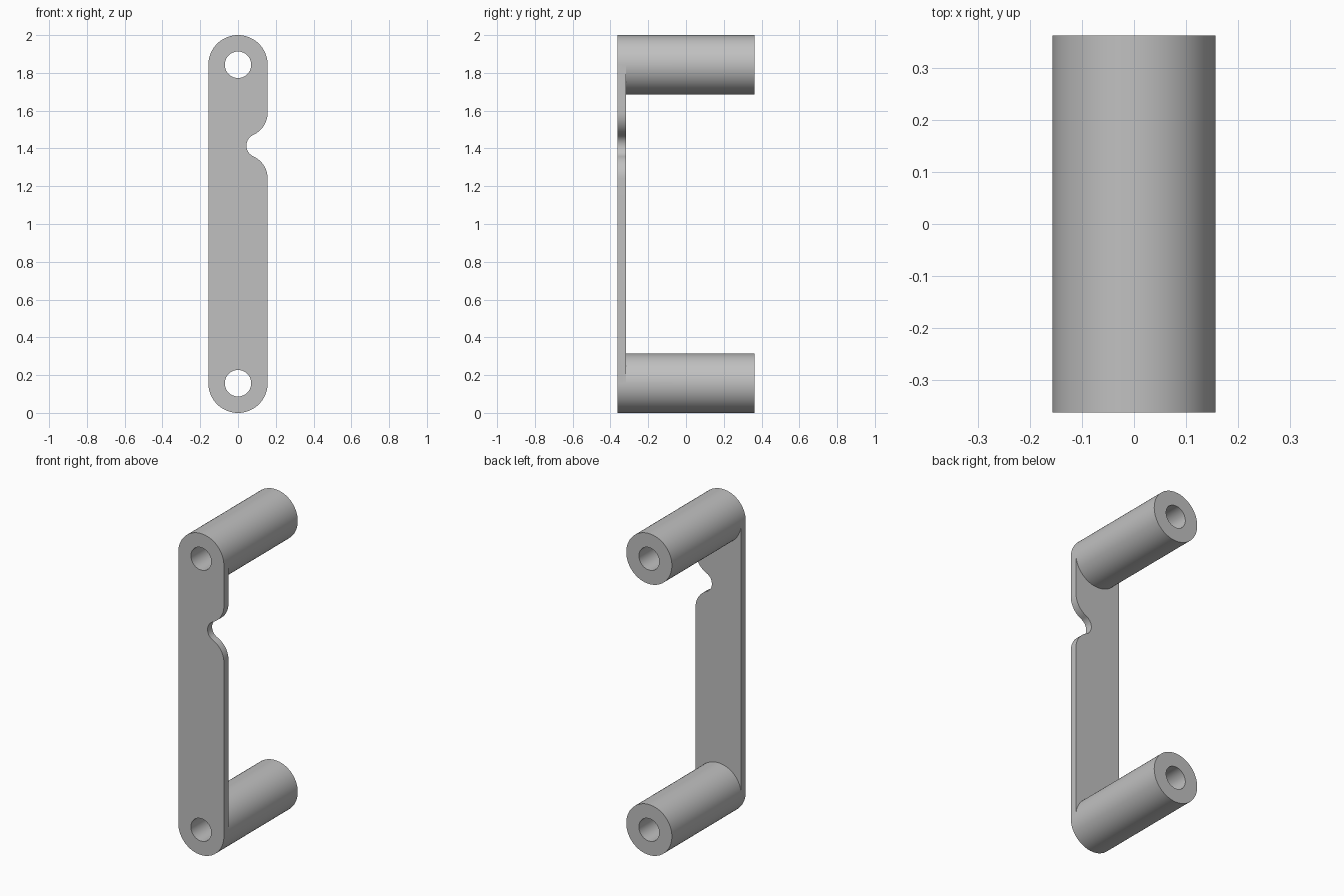
import bpy
import bmesh
from math import pi, atan2, cos, sin, hypot, radians

cube = bpy.data.objects.get("Cube")
if cube:
    bpy.data.objects.remove(cube)

R, HOLE = 0.157, 0.07               # tube radii
LOW, HIGH = R, 2 - R                # tube axis heights
FRONT, PLATE_BACK, BACK = -0.363, -0.318, 0.363
NOTCH_X, NOTCH_Z = 0.107, 1.415     # centre of the side notch
FILLET = 0.13


def arc(cx, cz, r, start, end, steps=32):
    """Points along an arc in the x-z plane."""
    angles = [start + (end - start) * i / steps for i in range(steps + 1)]
    return [(cx + r * cos(a), cz + r * sin(a)) for a in angles]


def circle(cz, r):
    return arc(0, cz, r, 0, 2 * pi, 64)[:-1]


# Rounded notch on one long side, blended by two fillets
fx, dz = R - FILLET, 0.175
turn = atan2(dz, NOTCH_X - fx)
notch_r = hypot(dz, NOTCH_X - fx) - FILLET
notch = (arc(fx, NOTCH_Z - dz, FILLET, 0, turn, 14)
         + arc(NOTCH_X, NOTCH_Z, notch_r, pi + turn, pi - turn, 20)[1:-1]
         + arc(fx, NOTCH_Z + dz, FILLET, -turn, 0, 14))

outline = arc(0, LOW, R, pi, 2 * pi) + notch + arc(0, HIGH, R, 0, pi)
web = arc(0, LOW, R, pi, 0) + notch + arc(0, HIGH, R, 2 * pi, pi)

bm = bmesh.new()


def ring(points, y):
    return [bm.verts.new((x, y, z)) for x, z in points]


def wall(points, y0, y1):
    a, b = ring(points, y0), ring(points, y1)
    for i in range(len(a)):
        bm.faces.new((a[i - 1], a[i], b[i], b[i - 1]))


def cap(loops, y):
    """Flat face bounded by the first loop, with the others as holes."""
    edges = []
    for points in loops:
        v = ring(points, y)
        edges += [bm.edges.new((v[i - 1], v[i])) for i in range(len(v))]
    bmesh.ops.triangle_fill(bm, use_beauty=True, edges=edges, normal=(0, -1, 0))


# Front plate
cap([outline, circle(LOW, HOLE), circle(HIGH, HOLE)], FRONT)
wall(outline, FRONT, PLATE_BACK)
cap([web], PLATE_BACK)

# Two hollow posts running back from the plate
for z in (LOW, HIGH):
    wall(circle(z, R), PLATE_BACK, BACK)
    wall(circle(z, HOLE), FRONT, BACK)
    cap([circle(z, R), circle(z, HOLE)], BACK)

bmesh.ops.remove_doubles(bm, verts=bm.verts, dist=0.00002)
bmesh.ops.recalc_face_normals(bm, faces=bm.faces)

mesh = bpy.data.meshes.new("bracket")
bm.to_mesh(mesh)
bm.free()
bracket = bpy.data.objects.new("bracket_with_posts", mesh)
bpy.context.collection.objects.link(bracket)

# Plain grey finish
grey = bpy.data.materials.new("plain_grey")
grey.use_nodes = True
colour = (0.53, 0.53, 0.53, 1)
grey.diffuse_color = colour
grey.node_tree.nodes["Principled BSDF"].inputs["Base Color"].default_value = colour
mesh.materials.append(grey)

bpy.ops.object.select_all(action="DESELECT")
bracket.select_set(True)
bpy.context.view_layer.objects.active = bracket
bpy.ops.object.shade_smooth_by_angle(angle=radians(30))
